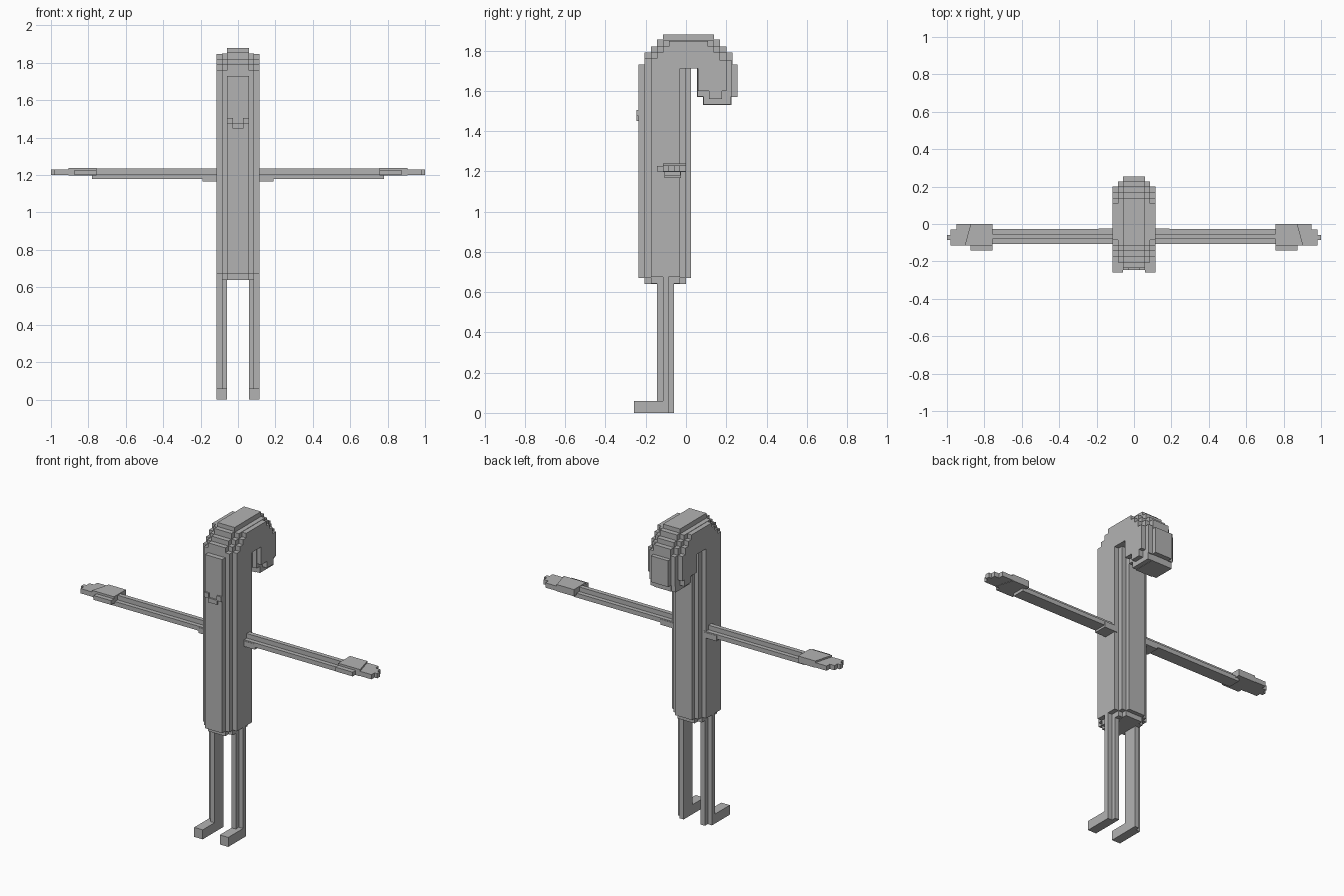
import bpy, bmesh
from mathutils import Vector

if "Cube" in bpy.data.objects:
    bpy.data.objects.remove(bpy.data.objects["Cube"])

grey = bpy.data.materials.new("plain grey")
grey.diffuse_color = (0.45, 0.45, 0.45, 1)
grey.use_nodes = True
grey.node_tree.nodes["Principled BSDF"].inputs["Base Color"].default_value = grey.diffuse_color


def finish(bm, name):
    bmesh.ops.recalc_face_normals(bm, faces=bm.faces)
    me = bpy.data.meshes.new(name)
    bm.to_mesh(me)
    bm.free()
    me.materials.append(grey)
    ob = bpy.data.objects.new(name, me)
    bpy.context.collection.objects.link(ob)
    return ob


def add_prism(bm, pts, step):
    """Extrude a closed outline along the step vector."""
    face = bm.faces.new([bm.verts.new(p) for p in pts])
    out = bmesh.ops.extrude_face_region(bm, geom=[face], use_keep_orig=True)
    moved = [v for v in out["geom"] if isinstance(v, bmesh.types.BMVert)]
    bmesh.ops.translate(bm, verts=moved, vec=Vector(step))


def boxes(name, specs, side=1):
    """Boxes as (x0, x1, y0, y1, z0, z1); side=-1 mirrors in x."""
    bm = bmesh.new()
    for x0, x1, y0, y1, z0, z1 in specs:
        x0, x1 = x0 * side, x1 * side
        add_prism(bm, [(x0, y0, z0), (x1, y0, z0), (x1, y1, z0), (x0, y1, z0)],
                  (0, 0, z1 - z0))
    return finish(bm, name)


def slab(name, half, profile):
    """Side outline (y, z) extruded symmetrically across x."""
    bm = bmesh.new()
    add_prism(bm, [(-half, y, z) for y, z in profile], (2 * half, 0, 0))
    return finish(bm, name)


def stairs(start, corners):
    """Stepped outline: each corner is reached in z first, then y."""
    pts = [start]
    for y, z in corners:
        pts += [(pts[-1][0], z), (y, z)]
    return pts


# Hooked body: three nested layers, each wider and further inset
rise = [(-.205, 1.73), (-.175, 1.79), (-.145, 1.82), (-.115, 1.855)]
fall = [(.14, 1.88), (.17, 1.855), (.2, 1.82), (.23, 1.79), (.255, 1.73)]
hook = [(.225, 1.57), (.085, 1.53), (.055, 1.57), (.025, 1.71)]
slab("body_core", .0575, stairs((-.235, .67), rise + fall + hook) + [(.025, .67)])

rise = [(-.175, 1.76), (-.145, 1.79), (-.115, 1.82)]
fall = [(.14, 1.85), (.17, 1.82), (.2, 1.79), (.228, 1.75)]
hook = [(.222, 1.57), (.088, 1.532), (.058, 1.572), (0, 1.735)]
slab("body_middle", .086, stairs((-.205, .672), rise + fall + hook) + [(0, .672)])

rise = [(-.145, 1.76), (-.115, 1.79), (-.085, 1.82)]
fall = [(.11, 1.848), (.14, 1.82), (.17, 1.79), (.2, 1.75)]
hook = [(.18, 1.6), (.115, 1.56), (.06, 1.6), (-.03, 1.71)]
slab("body_sides", .115, stairs((-.175, .674), rise + fall + hook) + [(-.03, .674)])

# Stepped underside of the body
boxes("body_bottom", [(-.0575, .0575, -.205, 0, .64, .69),
                      (-.086, .086, -.175, -.03, .642, .69)])

# Smiling lip on the front
boxes("mouth", [(-.0575, -.028, -.245, -.23, 1.475, 1.505),
                (.028, .0575, -.245, -.23, 1.475, 1.505),
                (-.03, .03, -.245, -.23, 1.45, 1.477)])

for side, label in ((1, "right"), (-1, "left")):
    # Leg with a narrow outer ridge, and a long foot
    boxes(label + "_leg", [(.0575, .086, -.144, -.06, .05, .69),
                           (.08, .115, -.115, -.087, .05, .69)], side)
    boxes(label + "_foot", [(.0575, .115, -.258, -.144, 0, .058),
                            (.0575, .086, -.144, -.06, 0, .058),
                            (.08, .115, -.144, -.087, 0, .058)], side)
    # Arm with a narrow ridge on top, thicker at the shoulder
    boxes(label + "_arm", [(.1, .78, -.106, -.027, 1.18, 1.207),
                           (.1, .78, -.08, -.053, 1.2, 1.235)], side)
    boxes(label + "_shoulder", [(.1, .19, -.108, -.025, 1.167, 1.2)], side)
    # Palm with a slanted knuckle edge
    bm = bmesh.new()
    palm = [(.757, -.115), (.905, -.115), (.873, 0), (.757, 0)]
    add_prism(bm, [(x * side, y, 1.198) for x, y in palm], (0, 0, .041))
    finish(bm, label + "_palm")
    # Thumb and staggered fingers
    boxes(label + "_thumb", [(.757, .875, -.143, -.113, 1.2, 1.226)], side)
    boxes(label + "_fingers", [(.86, .95, -.03, 0, 1.2, 1.229),
                               (.86, .982, -.058, -.03, 1.2, 1.229),
                               (.86, 1.0, -.086, -.058, 1.2, 1.229),
                               (.86, .982, -.115, -.086, 1.2, 1.229)], side)
